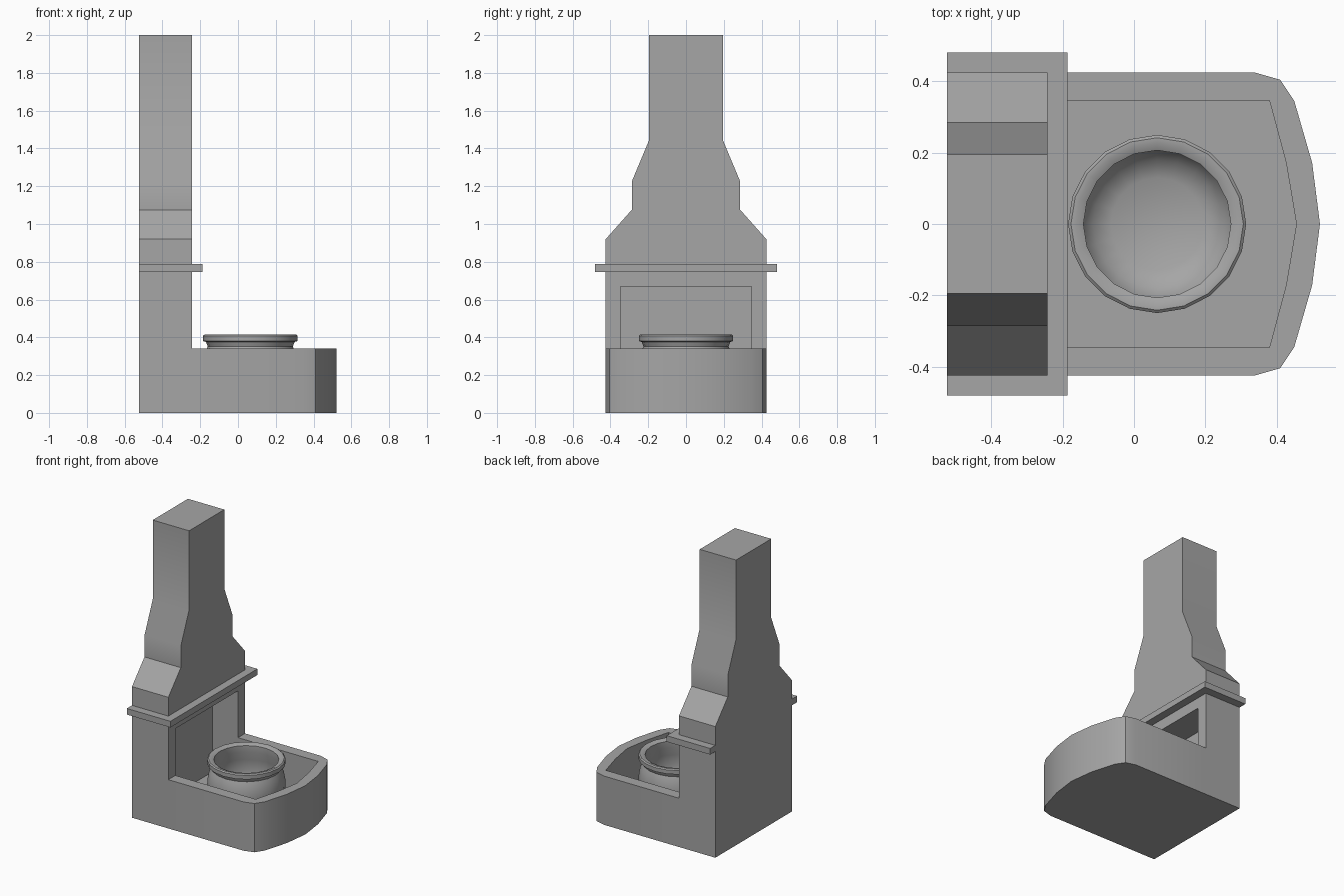
import bpy
import bmesh
from math import cos, sin, tau, radians

default = bpy.data.objects.get("Cube")
if default:
    bpy.data.objects.remove(default, do_unlink=True)

stone = bpy.data.materials.new("grey stone")
stone.use_nodes = True
GREY = (0.38, 0.38, 0.38, 1)
stone.diffuse_color = GREY
stone.node_tree.nodes["Principled BSDF"].inputs["Base Color"].default_value = GREY


def finish(name, bm):
    bmesh.ops.recalc_face_normals(bm, faces=bm.faces)
    mesh = bpy.data.meshes.new(name)
    bm.to_mesh(mesh)
    bm.free()
    mesh.materials.append(stone)
    obj = bpy.data.objects.new(name, mesh)
    bpy.context.collection.objects.link(obj)
    return obj


def prism(name, outline, offset):
    """Extrude a closed outline along an offset."""
    bm = bmesh.new()
    face = bm.faces.new([bm.verts.new(p) for p in outline])
    out = bmesh.ops.extrude_face_region(bm, geom=[face])
    verts = [g for g in out["geom"] if isinstance(g, bmesh.types.BMVert)]
    bmesh.ops.translate(bm, verts=verts, vec=offset)
    return finish(name, bm)


def mirrored(half):
    """Close a half outline across the y axis, sharing points at y = 0."""
    return half + [(a, -b) for a, b in reversed(half) if b]


def lathe(name, profile, centre, sides):
    bm = bmesh.new()
    rings = []
    for r, z in profile:
        angles = [tau * i / sides for i in range(sides)]
        rings.append([bm.verts.new((centre + r * cos(a), r * sin(a), z)) for a in angles])
    for low, high in zip(rings, rings[1:]):
        for i in range(sides):
            j = (i + 1) % sides
            bm.faces.new((low[i], low[j], high[j], high[i]))
    bm.faces.new(rings[0])
    bm.faces.new(rings[-1])
    return finish(name, bm)


def select_only(obj):
    bpy.ops.object.select_all(action='DESELECT')
    obj.select_set(True)
    bpy.context.view_layer.objects.active = obj


def shade(obj, angle=30):
    select_only(obj)
    bpy.ops.object.shade_smooth_by_angle(angle=radians(angle))


def cut(obj, cutter):
    mod = obj.modifiers.new("hollow", 'BOOLEAN')
    mod.operation = 'DIFFERENCE'
    mod.solver = 'EXACT'
    mod.object = cutter
    select_only(obj)
    bpy.ops.object.modifier_apply(modifier=mod.name)


BACK, FRONT = -0.525, -0.243

# Chimney: stepped profile running through its full depth
steps = [(0, 0.425), (0.92, 0.425), (1.075, 0.287), (1.225, 0.287), (1.445, 0.195), (2, 0.195)]
chimney = prism("chimney", [(BACK, y, z) for z, y in mirrored(steps)], (FRONT - BACK, 0, 0))

# Basin wall with a bowed front
wall = [(FRONT, 0.425), (0.34, 0.425), (0.41, 0.405), (0.45, 0.345), (0.5, 0.172), (0.522, 0)]
basin = prism("basin", [(x, y, 0) for x, y in mirrored(wall)], (0, 0, 0.342))

# Shared hollow of the basin and the fire opening
hollow = [(-0.44, 0.347), (0.38, 0.347), (0.427, 0.172), (0.456, 0)]
cutter = prism("hollow_cutter", [(x, y, 0.05) for x, y in mirrored(hollow)], (0, 0, 0.62))
cutter.hide_render = True
for part in (chimney, basin):
    cut(part, cutter)
    shade(part)
bpy.data.objects.remove(cutter, do_unlink=True)

# Mantel shelf, flush with the back
shelf = [(BACK, 0.482), (-0.187, 0.482), (-0.187, -0.482), (BACK, -0.482)]
prism("mantel", [(x, y, 0.745) for x, y in shelf], (0, 0, 0.043))

# Round pot: outside from base to rim, then down the inside
pot_profile = [
    (0.15, 0.05), (0.2, 0.09), (0.237, 0.15), (0.25, 0.215), (0.247, 0.27),
    (0.238, 0.32), (0.225, 0.352), (0.235, 0.376), (0.25, 0.38), (0.25, 0.408),
    (0.242, 0.415), (0.228, 0.415), (0.207, 0.405), (0.207, 0.36), (0.222, 0.3),
    (0.23, 0.22), (0.215, 0.15), (0.18, 0.1), (0.13, 0.075),
]
pot = lathe("pot", pot_profile, 0.065, 20)
shade(pot, 35)
